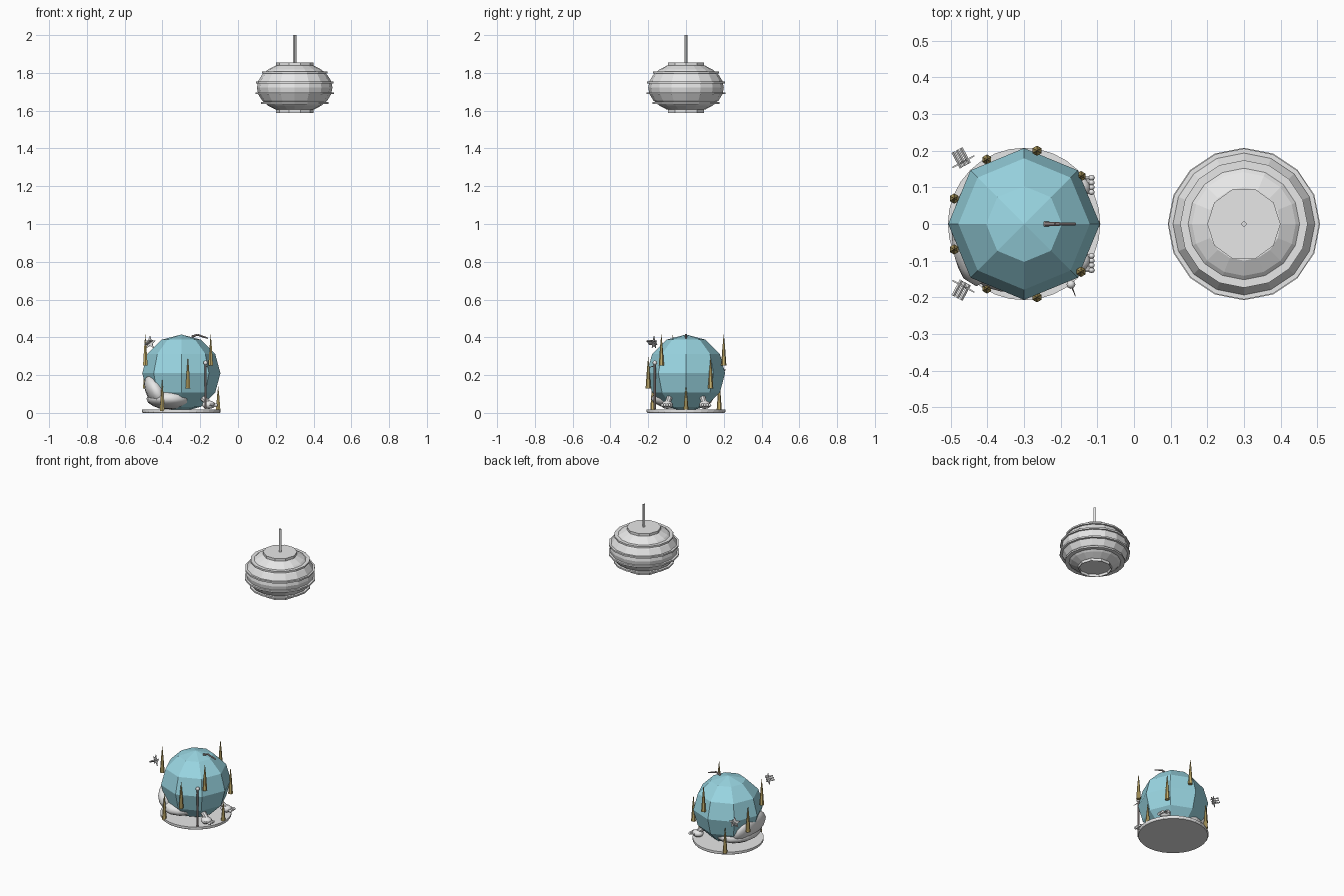
import bpy, bmesh
from math import pi, cos, sin, radians
from mathutils import Vector, Matrix

if "Cube" in bpy.data.objects:
    bpy.data.objects.remove(bpy.data.objects["Cube"])


def material(name, rgb):
    m = bpy.data.materials.new(name)
    m.use_nodes = True
    m.diffuse_color = (*rgb, 1)
    m.node_tree.nodes["Principled BSDF"].inputs["Base Color"].default_value = (*rgb, 1)
    return m


GREY = material("light grey", (0.8, 0.8, 0.8))
TEAL = material("teal blue", (0.32, 0.67, 0.76))
GOLD = material("old gold", (0.58, 0.44, 0.15))
ROD = material("warm grey rod", (0.4, 0.34, 0.33))


def finish(bm, name, mat, smooth=False):
    bmesh.ops.recalc_face_normals(bm, faces=bm.faces)
    me = bpy.data.meshes.new(name)
    bm.to_mesh(me)
    bm.free()
    me.materials.append(mat)
    for p in me.polygons:
        p.use_smooth = smooth
    ob = bpy.data.objects.new(name, me)
    bpy.context.collection.objects.link(ob)


def ball(name, loc, size, mat, seg=16, rings=8, tilt=0, smooth=True):
    bm = bmesh.new()
    m = Matrix.Translation(loc) @ Matrix.Rotation(tilt, 4, 'Y') @ Matrix.Diagonal((*size, 1))
    bmesh.ops.create_uvsphere(bm, u_segments=seg, v_segments=rings, radius=1, matrix=m)
    finish(bm, name, mat, smooth)


def rod(name, a, b, r1, r2, mat, sides=8):
    a, b = Vector(a), Vector(b)
    d = b - a
    bm = bmesh.new()
    m = Matrix.Translation((a + b) / 2) @ d.to_track_quat('Z', 'Y').to_matrix().to_4x4()
    bmesh.ops.create_cone(bm, cap_ends=True, segments=sides, radius1=r1, radius2=r2,
                          depth=d.length, matrix=m)
    finish(bm, name, mat)


def lathe(name, profile, x, sides, mat, closed=False):
    bm = bmesh.new()
    loops = [[bm.verts.new((x + r * cos(2 * pi * i / sides), r * sin(2 * pi * i / sides), z))
              for i in range(sides)] for r, z in profile]
    pairs = list(zip(loops, loops[1:])) + ([(loops[-1], loops[0])] if closed else [])
    for lo, hi in pairs:
        for i in range(sides):
            j = (i + 1) % sides
            bm.faces.new((lo[i], lo[j], hi[j], hi[i]))
    if not closed:
        bm.faces.new(loops[0])
        bm.faces.new(loops[-1])
    finish(bm, name, mat)


# Hanging lamp: faceted shade, raised rings, cap, open collar and stem
LX, LZ = 0.3, 1.722
shade = [(0.2 * cos(radians(a)), LZ + 0.135 * sin(radians(a))) for a in range(-60, 61, 15)]
lathe("lamp_shade", shade, LX, 16, GREY)
for z, r in ((1.64, 0.178), (1.692, 0.208), (1.75, 0.206), (1.803, 0.174)):
    ring = [(r - 0.025, z - 0.005), (r, z - 0.005), (r, z + 0.005), (r - 0.025, z + 0.005)]
    lathe("lamp_ring", ring, LX, 16, GREY, closed=True)
lathe("lamp_cap", [(0.1, 1.83), (0.1, 1.855)], LX, 10, GREY)
lathe("lamp_collar", [(0.1, 1.588), (0.1, 1.625), (0.096, 1.625), (0.096, 1.588)],
      LX, 10, GREY, closed=True)
rod("lamp_stem", (LX, 0, 1.85), (LX, 0, 2), 0.009, 0.009, GREY, 4)

# Globe on its round base
GX = -0.3
lathe("base_disc", [(0.204, 0), (0.208, 0.006), (0.208, 0.018)], GX, 32, GREY)
ball("globe", (GX, 0, 0.21), (0.207, 0.207, 0.205), TEAL, 8, 6, smooth=False)

# Soft seat with a raised back
ball("seat_cushion", (-0.36, -0.02, 0.075), (0.125, 0.165, 0.056), GREY)
ball("seat_back", (-0.43, -0.025, 0.11), (0.055, 0.145, 0.1), GREY, tilt=radians(-28))

# Ring of spikes climbing in three steps
for i in range(9):
    a = radians(40 * i)
    x, y, z = GX + 0.203 * cos(a), 0.203 * sin(a), 0.01 + 0.12 * (i % 3)
    if i == 0:
        x -= 0.008
    h = 0.13 if i == 0 else 0.165
    rod("spike", (x, y, z), (x, y, z + h * 0.6), 0.014, 0.007, GOLD, 6)
    rod("spike_tip", (x, y, z + h * 0.6), (x, y, z + h), 0.007, 0.0005, GOLD, 6)

# Pair of small feet with rounded toes
for s in (-1, 1):
    rod("foot_leg", (-0.2, s * 0.085, 0.09), (-0.14, s * 0.1, 0.04), 0.016, 0.016, GREY)
    ball("foot", (-0.155, s * 0.1, 0.043), (0.035, 0.03, 0.022), GREY)
    for k in range(4):
        y = s * (0.087 + 0.013 * k)
        rod("toe", (-0.15, y, 0.045), (-0.118, y, 0.04), 0.006, 0.006, GREY, 6)
        ball("toe_tip", (-0.116, y, 0.041), (0.009, 0.008, 0.009), GREY, 8, 6)

# Slim pole beside the globe, and the bent rod on top
rod("pole", (-0.172, -0.165, 0.02), (-0.172, -0.165, 0.26), 0.006, 0.006, ROD)
ball("pole_knob", (-0.172, -0.165, 0.265), (0.012, 0.012, 0.012), GREY, 8, 6)
rod("pole_pointer", (-0.172, -0.165, 0.25), (-0.16, -0.197, 0.24), 0.003, 0.001, ROD, 6)
rod("top_rod_tail", (-0.245, 0, 0.403), (-0.215, 0, 0.414), 0.007, 0.005, ROD)
rod("top_rod", (-0.215, 0, 0.414), (-0.16, 0, 0.395), 0.005, 0.004, ROD)

# Two star ornaments with parallel slats on their outer side
for s, z in ((-1, 0.372), (1, 0.22)):
    c = Vector((-0.466, s * 0.17, z))
    across = Vector((0.88, s * 0.47, 0))
    normal = Vector((-0.47, s * 0.88, 0))
    bm = bmesh.new()
    sides = []
    for off in (-0.002, 0.002):
        pts = []
        for k in range(10):
            r = 0.036 if k % 2 == 0 else 0.016
            t = pi / 2 + k * pi / 5
            pts.append(bm.verts.new(c + normal * off + across * r * cos(t)
                                    + Vector((0, 0, r * sin(t)))))
        bm.faces.new(pts)
        sides.append(pts)
    for k in range(10):
        j = (k + 1) % 10
        bm.faces.new((sides[0][k], sides[0][j], sides[1][j], sides[1][k]))
    finish(bm, "star", GREY)
    for k in (-1, 0, 1):
        m = c + across * 0.012 * k + Vector((0, 0, 0.008 * k))
        rod("star_slat", m - normal * 0.012, m + normal * 0.036, 0.005, 0.005, GREY, 4)
